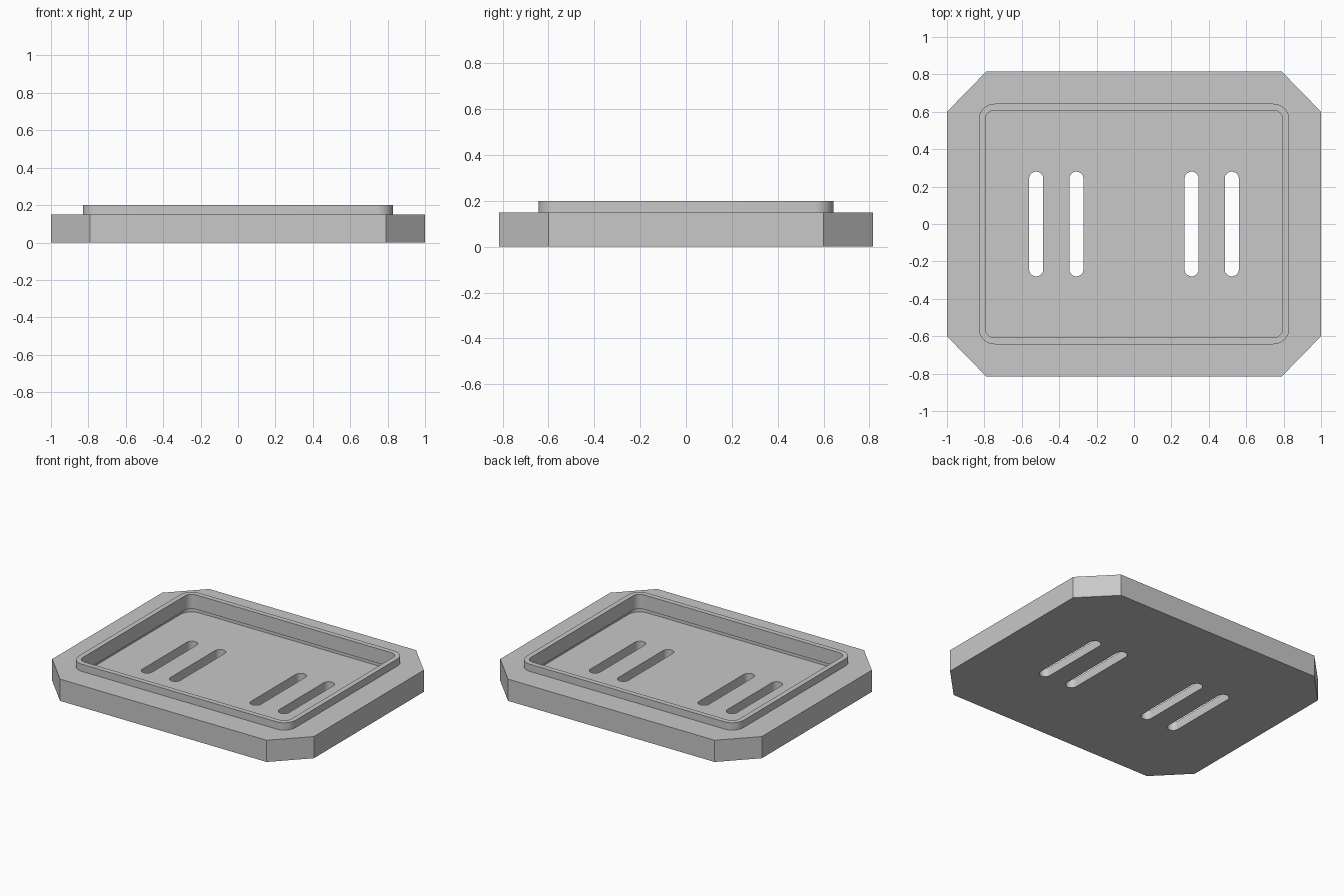
import bpy, bmesh
from math import cos, sin, pi

if "Cube" in bpy.data.objects:
    bpy.data.objects.remove(bpy.data.objects["Cube"], do_unlink=True)

grey = bpy.data.materials.new("light grey plastic")
grey.use_nodes = True
colour = (0.58, 0.58, 0.58, 1)
grey.diffuse_color = colour
grey.node_tree.nodes["Principled BSDF"].inputs["Base Color"].default_value = colour


def rounded_rect(hx, hy, r, steps=10, cx=0):
    """Outline of a rectangle with rounded corners, counter-clockwise."""
    points = []
    for corner, (sx, sy) in enumerate([(1, 1), (-1, 1), (-1, -1), (1, -1)]):
        for i in range(steps + 1):
            a = (corner + i / steps) * pi / 2
            points.append((cx + sx * (hx - r) + r * cos(a), sy * (hy - r) + r * sin(a)))
    return points


def prism(name, outline, z0, z1):
    """Solid made by extruding an outline from z0 to z1."""
    bm = bmesh.new()
    face = bm.faces.new([bm.verts.new((x, y, z0)) for x, y in outline])
    top = bmesh.ops.extrude_face_region(bm, geom=[face])["geom"]
    bmesh.ops.translate(bm, vec=(0, 0, z1 - z0),
                        verts=[v for v in top if isinstance(v, bmesh.types.BMVert)])
    bmesh.ops.remove_doubles(bm, verts=bm.verts, dist=1e-5)
    bmesh.ops.recalc_face_normals(bm, faces=bm.faces)
    mesh = bpy.data.meshes.new(name)
    bm.to_mesh(mesh)
    bm.free()
    mesh.materials.append(grey)
    obj = bpy.data.objects.new(name, mesh)
    bpy.context.collection.objects.link(obj)
    return obj


def activate(obj):
    bpy.ops.object.select_all(action="DESELECT")
    obj.select_set(True)
    bpy.context.view_layer.objects.active = obj


def cut(obj, cutter):
    """Subtract the cutter from the object, then discard the cutter."""
    activate(obj)
    mod = obj.modifiers.new("cut", "BOOLEAN")
    mod.operation = "DIFFERENCE"
    mod.solver = "EXACT"
    mod.object = cutter
    bpy.ops.object.modifier_apply(modifier=mod.name)
    bpy.data.objects.remove(cutter, do_unlink=True)


# Base plate with clipped corners
FLOOR = 0.062
clipped = [(0.79, -0.815), (1, -0.6), (1, 0.6), (0.79, 0.815)]
clipped += [(-x, -y) for x, y in clipped]
base = prism("base_plate", clipped, 0, 0.15)

# Rounded pocket in the base, reaching under the rim
cut(base, prism("pocket_cutter", rounded_rect(0.83, 0.643, 0.085), FLOOR, 0.3))

# Two pairs of slots through the floor
for x in (-0.523, -0.308, 0.308, 0.523):
    cut(base, prism("slot_cutter", rounded_rect(0.0375, 0.28, 0.0374, cx=x), -0.1, 0.3))

# Raised rim set into the pocket
rim = prism("raised_rim", rounded_rect(0.83, 0.643, 0.085), 0.1, 0.2)
cut(rim, prism("rim_cutter", rounded_rect(0.795, 0.608, 0.05), 0, 0.3))

# Smooth the rounded corners, keep hard edges
for obj in (base, rim):
    activate(obj)
    bpy.ops.object.shade_smooth_by_angle(angle=pi / 6)
